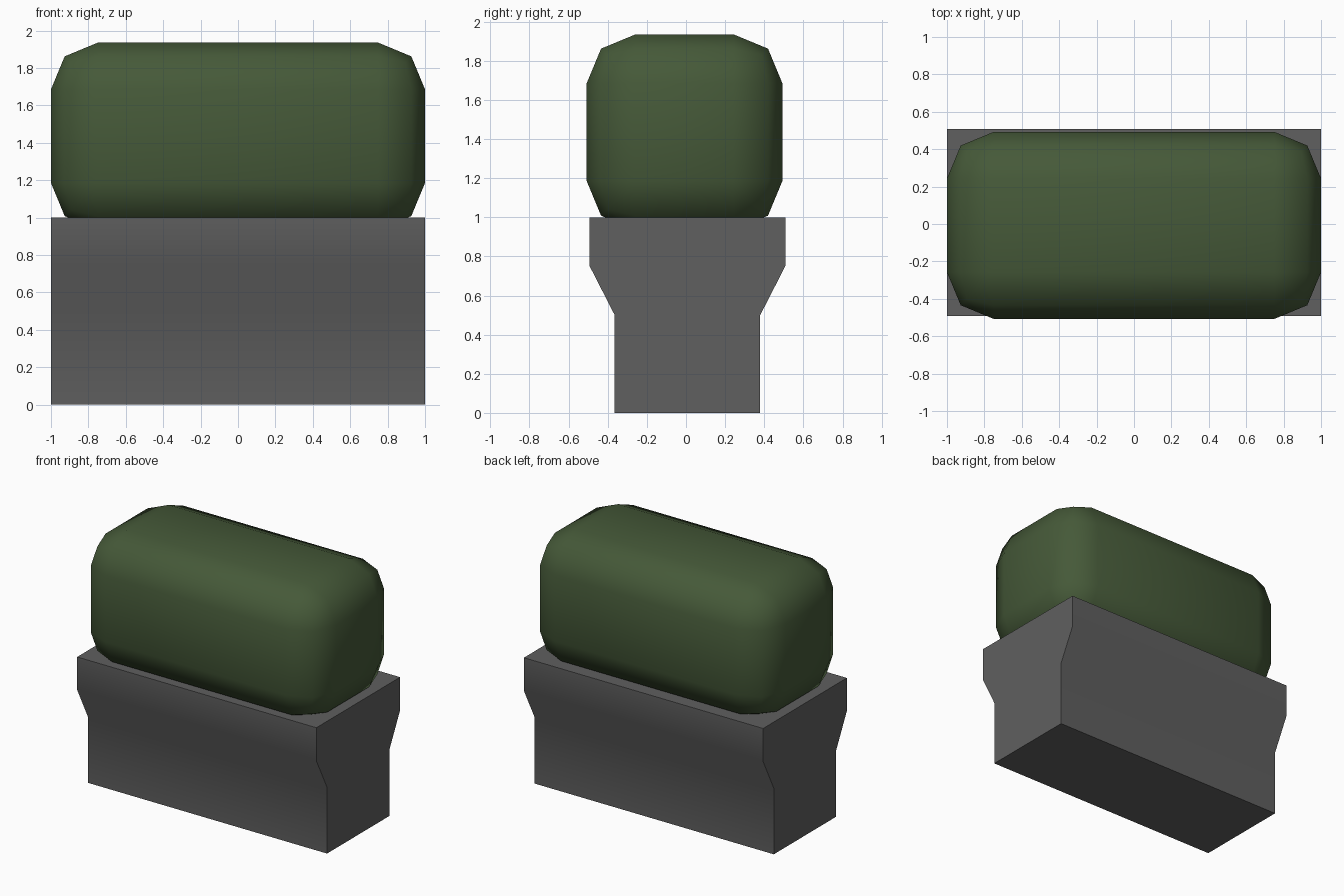
import bpy, bmesh, math

if "Cube" in bpy.data.objects:
    bpy.data.objects.remove(bpy.data.objects["Cube"])


def material(name, rgb):
    m = bpy.data.materials.new(name)
    m.diffuse_color = (*rgb, 1)
    m.use_nodes = True
    m.node_tree.nodes["Principled BSDF"].inputs["Base Color"].default_value = m.diffuse_color
    return m


def make_object(name, bm, mat):
    bmesh.ops.recalc_face_normals(bm, faces=bm.faces)
    mesh = bpy.data.meshes.new(name)
    bm.to_mesh(mesh)
    bm.free()
    mesh.materials.append(mat)
    ob = bpy.data.objects.new(name, mesh)
    bpy.context.collection.objects.link(ob)
    bpy.context.view_layer.objects.active = ob
    ob.select_set(True)
    return ob


stone = material("stone grey", (0.115, 0.115, 0.115))
leaf = material("leaf green", (0.06, 0.1, 0.04))

# Planter: stepped side profile, extruded along x
half = [(0.372, 0), (0.372, 0.5), (0.5, 0.75), (0.5, 1.0)]
outline = half + [(-y, z) for y, z in reversed(half)]
bm = bmesh.new()
face = bm.faces.new([bm.verts.new((-1, y + 0.0075, z)) for y, z in outline])
ext = bmesh.ops.extrude_face_region(bm, geom=[face], use_keep_orig=True)
bmesh.ops.translate(bm, vec=(2, 0, 0),
                    verts=[v for v in ext["geom"] if isinstance(v, bmesh.types.BMVert)])
planter = make_object("planter", bm, stone)
bpy.ops.object.shade_smooth_by_angle(angle=math.radians(30))
planter.select_set(False)

# Hedge: rounded block sunk slightly into the planter
bm = bmesh.new()
bmesh.ops.create_cube(bm, size=1)
bmesh.ops.scale(bm, vec=(2, 1, 1), verts=bm.verts)
bmesh.ops.translate(bm, vec=(0, -0.0075, 1.435), verts=bm.verts)
bmesh.ops.bevel(bm, geom=bm.edges[:], offset=0.25, segments=2,
                profile=0.5, affect='EDGES')
hedge = make_object("hedge", bm, leaf)
for p in hedge.data.polygons:
    p.use_smooth = True
